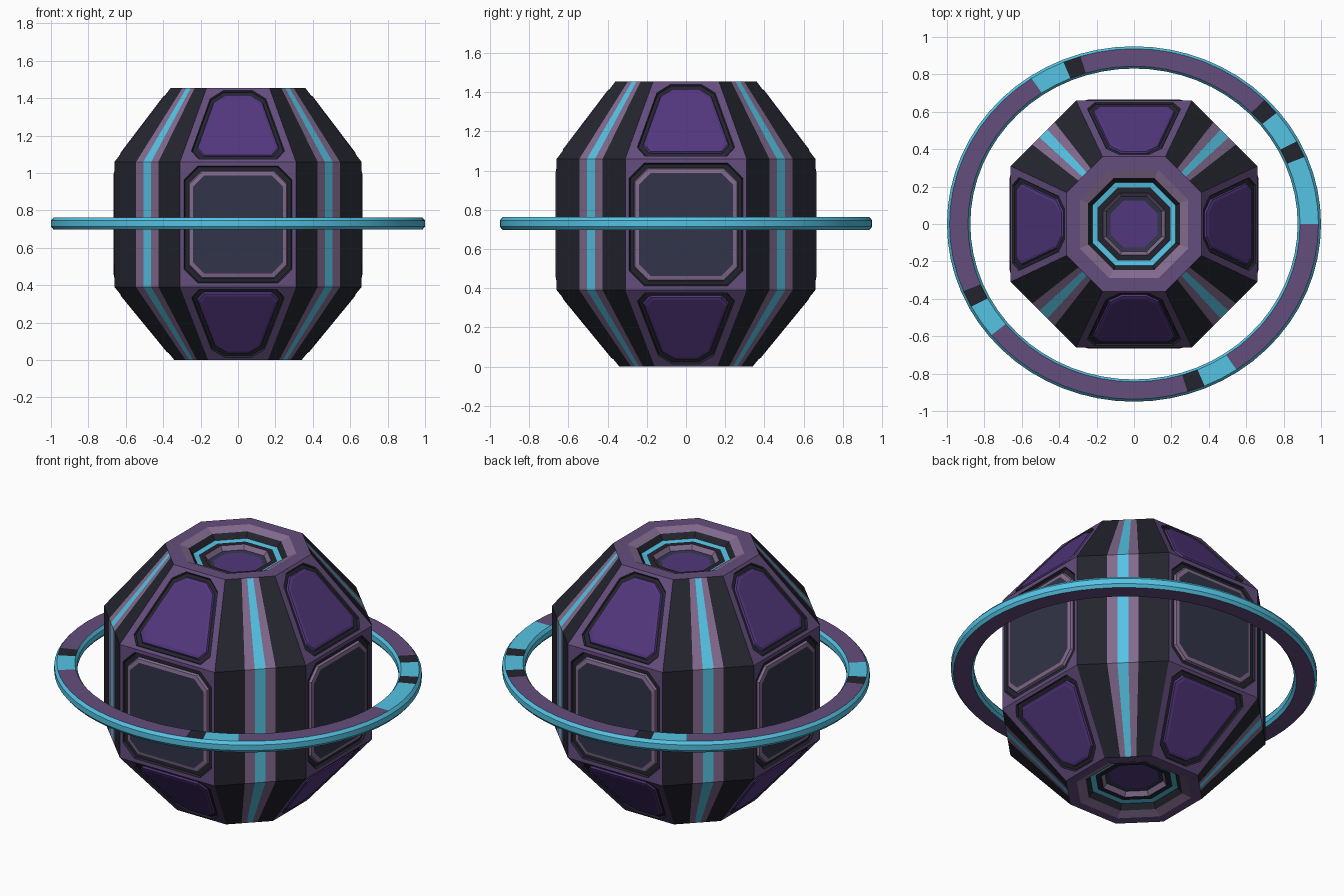
import bpy, bmesh, math
from mathutils import Vector, Matrix

if "Cube" in bpy.data.objects:
    bpy.data.objects.remove(bpy.data.objects["Cube"])

# Palette
COLOURS = {
    "frame purple": (0.127, 0.074, 0.205),
    "panel purple": (0.084, 0.038, 0.205),
    "near black": (0.017, 0.018, 0.027),
    "slate": (0.032, 0.034, 0.065),
    "mauve": (0.225, 0.145, 0.27),
    "cyan": (0.091, 0.546, 0.776),
}
FRAME, PANEL, BLACK, SLATE, MAUVE, CYAN = range(6)
MATERIALS = []
for name, rgb in COLOURS.items():
    mat = bpy.data.materials.new(name)
    mat.use_nodes = True
    mat.diffuse_color = (*rgb, 1)
    mat.node_tree.nodes["Principled BSDF"].inputs["Base Color"].default_value = (*rgb, 1)
    MATERIALS.append(mat)

MID_Z = 0.73
CENTRE = Vector((0, 0, MID_Z))
# Body levels: height, distance of the side faces, half width of the side faces
LEVELS = [(0, 0.34, 0.16), (0.39, 0.66, 0.31), (1.06, 0.66, 0.31), (1.455, 0.36, 0.168)]


def make_object(name, bm):
    mesh = bpy.data.meshes.new(name)
    bm.to_mesh(mesh)
    bm.free()
    for mat in MATERIALS:
        mesh.materials.append(mat)
    obj = bpy.data.objects.new(name, mesh)
    bpy.context.collection.objects.link(obj)
    return obj


def add_face(bm, points, colour):
    """Add a face that points away from the body centre."""
    face = bm.faces.new([bm.verts.new(p) for p in points])
    face.material_index = colour
    face.normal_update()
    if face.normal.dot(face.calc_center_median() - CENTRE) < 0:
        face.normal_flip()


def nest(bm, loops, colours, fill):
    """Bridge a series of nested loops and close the innermost one."""
    for outer, inner, colour in zip(loops, loops[1:], colours):
        n = len(outer)
        for i in range(n):
            j = (i + 1) % n
            quad = [outer[i], outer[j], inner[j], inner[i]]
            points = [p for k, p in enumerate(quad) if (p - quad[k - 1]).length > 1e-5]
            if len(points) > 2:
                add_face(bm, points, colour)
    add_face(bm, loops[-1], fill)


def panel_loop(low, high, side, end, cut, depth):
    """Chamfered outline inset into the front face between two levels."""
    (z0, r0, w0), (z1, r1, w1) = low, high
    base, top = Vector((0, -r0, z0)), Vector((0, -r1, z1))
    up = top - base
    length = up.length
    up.normalize()
    normal = Vector((1, 0, 0)).cross(up)

    def point(sign, height, trim):
        half = w0 + (w1 - w0) * height / length - side - trim
        return base + up * height + normal * depth + Vector((sign * half, 0, 0))

    right = [point(1, end, cut), point(1, end + cut, 0),
             point(1, length - end - cut, 0), point(1, length - end, cut)]
    return right + [Vector((-p.x, p.y, p.z)) for p in reversed(right)]


def octagon(r, w, z):
    corners = []
    for k in range(4):
        turn = Matrix.Rotation(k * math.pi / 2, 3, "Z")
        corners += [turn @ Vector((-w, -r, z)), turn @ Vector((w, -r, z))]
    return corners


# Panel outlines: side inset, end inset, corner cut, depth
MAIN = [(0, 0, 0, 0), (0.02, 0.022, 0.075, 0), (0.026, 0.028, 0.074, -0.012),
        (0.045, 0.047, 0.07, -0.012), (0.05, 0.052, 0.068, 0.002), (0.07, 0.072, 0.06, 0.006)]
MAIN_COLOURS = [FRAME, BLACK, BLACK, MAUVE, MAUVE]
SLOPE = [(0, 0, 0, 0), (0.04, 0.018, 0.055, 0), (0.045, 0.023, 0.054, -0.01),
         (0.063, 0.042, 0.05, -0.01), (0.068, 0.047, 0.048, 0), (0.082, 0.062, 0.042, 0.004)]
SLOPE_COLOURS = [FRAME, BLACK, BLACK, PANEL, PANEL]
STRIPES = [(0, BLACK), (0.33, MAUVE), (0.44, CYAN), (0.56, MAUVE), (0.67, BLACK), (1, None)]

side_panels, corner_stripes = bmesh.new(), bmesh.new()
for tier, (low, high) in enumerate(zip(LEVELS, LEVELS[1:])):
    outline, colours, fill = (MAIN, MAIN_COLOURS, SLATE) if tier == 1 else (SLOPE, SLOPE_COLOURS, PANEL)
    loops = [panel_loop(low, high, *row) for row in outline]
    for k in range(4):
        turn = Matrix.Rotation(k * math.pi / 2, 3, "Z")
        # Framed panel on each main side
        nest(side_panels, [[turn @ p for p in loop] for loop in loops], colours, fill)

        # Striped face on each corner
        def on_corner(level, t):
            z, r, w = level
            return turn @ Vector((w, -r, z)).lerp(Vector((r, -w, z)), t)

        for (a, colour), (b, _) in zip(STRIPES, STRIPES[1:]):
            add_face(corner_stripes, [on_corner(low, a), on_corner(low, b),
                                      on_corner(high, b), on_corner(high, a)], colour)
for name, bm in (("side_panels", side_panels), ("corner_stripes", corner_stripes)):
    bmesh.ops.remove_doubles(bm, verts=bm.verts, dist=1e-5)
    make_object(name, bm)

# Recessed ports at the top and bottom: radius, depth
PORT = [(0.29, 0), (0.245, 0.02), (0.223, 0.05), (0.195, 0.055),
        (0.165, 0.055), (0.148, 0.08), (0.125, 0.085)]
PORT_COLOURS = [FRAME, MAUVE, BLACK, CYAN, BLACK, MAUVE, SLATE]
for name, (z, r, w), inward in (("top_port", LEVELS[-1], -1), ("bottom_port", LEVELS[0], 1)):
    bm = bmesh.new()
    loops = [octagon(r, w, z)] + [octagon(pr, pr * 0.45, z + inward * d) for pr, d in PORT]
    nest(bm, loops, PORT_COLOURS, PANEL)
    bmesh.ops.remove_doubles(bm, verts=bm.verts, dist=1e-5)
    make_object(name, bm)

# Oval ring with coloured blocks on its upper face
SEGMENTS = 64
SECTION = [(1, -0.016), (1, 0.016), (0.986, 0.033), (0.888, 0.033),
           (0.875, 0.016), (0.875, -0.016), (0.888, -0.033), (0.986, -0.033)]
TOP_SIDE, BOTTOM_SIDE = 2, 6
BLACK_BLOCKS = {4, 7, 19, 36, 51}
CYAN_BLOCKS = {0, 1, 2, 3, 5, 6, 20, 21, 37, 38, 52, 53}
bm = bmesh.new()
rows = []
for s in range(SEGMENTS):
    a = 2 * math.pi * s / SEGMENTS
    rows.append([bm.verts.new((r * math.cos(a), 0.95 * r * math.sin(a), MID_Z + z)) for r, z in SECTION])
for s in range(SEGMENTS):
    here, ahead = rows[s], rows[(s + 1) % SEGMENTS]
    for i in range(len(SECTION)):
        j = (i + 1) % len(SECTION)
        face = bm.faces.new((here[i], ahead[i], ahead[j], here[j]))
        colour = FRAME if i in (TOP_SIDE, BOTTOM_SIDE) else CYAN
        if i == TOP_SIDE:
            colour = BLACK if s in BLACK_BLOCKS else CYAN if s in CYAN_BLOCKS else FRAME
        face.material_index = colour
bmesh.ops.recalc_face_normals(bm, faces=bm.faces)
ring = make_object("orbit_ring", bm)
bpy.ops.object.select_all(action="DESELECT")
ring.select_set(True)
bpy.context.view_layer.objects.active = ring
bpy.ops.object.shade_smooth_by_angle(angle=math.radians(30))
